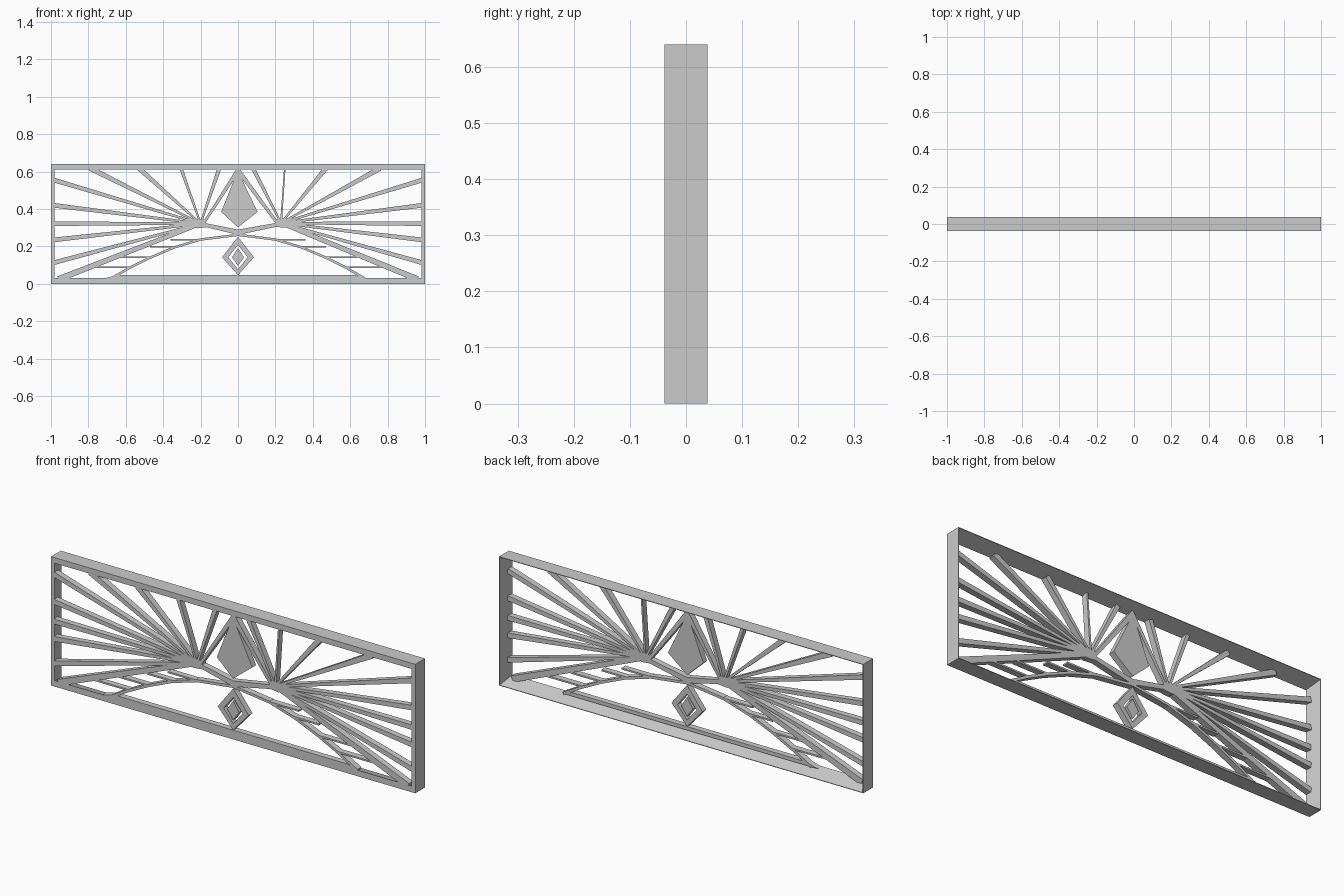
import bpy, math
from mathutils import Vector

if "Cube" in bpy.data.objects:
    bpy.data.objects.remove(bpy.data.objects["Cube"])

F, B = 0.038, 0.038   # half depth, front at -F
D = 0.03              # depth of the tracery


def mesh(name, verts, faces):
    me = bpy.data.meshes.new(name)
    me.from_pydata(verts, [], faces)
    ob = bpy.data.objects.new(name, me)
    bpy.context.collection.objects.link(ob)
    return ob


def plate(name, pts, depth=D):
    # flat polygon in xz extruded back from the front plane
    area = sum(a[0] * b[1] - b[0] * a[1] for a, b in zip(pts, pts[1:] + pts[:1]))
    if area < 0:
        pts = pts[::-1]
    n = len(pts)
    v = [(x, -F, z) for x, z in pts] + [(x, -F + depth, z) for x, z in pts]
    f = [tuple(range(n)), tuple(range(2 * n - 1, n - 1, -1))]
    f += [(i, i + n, (i + 1) % n + n, (i + 1) % n) for i in range(n)]
    return mesh(name, v, f)


def bar(name, a, b, w0, w1):
    a, b = Vector(a), Vector(b)
    d = (b - a).normalized()
    p = Vector((-d.y, d.x))
    return plate(name, [tuple(q) for q in (a + p * w0 / 2, b + p * w1 / 2,
                                           b - p * w1 / 2, a - p * w0 / 2)])


def ring(name, outer, inner, y0, y1, back=None):
    # loop of bars; the inner wall can lean out to the back loop
    n = len(outer)
    back = back or inner
    v = [(x, y, z) for loop, y in ((outer, y0), (inner, y0), (back, y1), (outer, y1))
         for x, z in loop]
    f = [(k * n + i, k * n + (i + 1) % n, (k + 1) % 4 * n + (i + 1) % n, (k + 1) % 4 * n + i)
         for k in range(4) for i in range(n)]
    return mesh(name, v, f)


# outer frame, chamfered to a thin edge at the back
ring("frame", [(-1, 0), (1, 0), (1, .64), (-1, .64)],
     [(-.98, .03), (.98, .03), (.98, .612), (-.98, .612)], -F, B,
     [(-.997, .003), (.997, .003), (.997, .637), (-.997, .637)])
plate("bottom_strip", [(-.72, .028), (.68, .028), (.63, .046), (-.65, .046)])

# rays fanning out of the two hubs
left, right = (-.2, .322), (.23, .325)
side_z = (.555, .42, .322, .235, .113)
for hub, s, tops in ((left, -1, (-.10, -.305, -.53, -.79)), (right, 1, (.08, .25, .47, .76))):
    for z in side_z:
        bar("side_ray", hub, (s * .985, z), .012, .025)
    for x, w in zip(tops, (.022, .018 if s < 0 else .008, .026, .028)):
        bar("top_ray", hub, (x, .618), .01, w)
    bar("corner_ray", hub, (s * .96, .025), .022, .032)
    plate("hub", [(hub[0] + dx * -s, hub[1] + dz) for dx, dz in
                  ((-.06, 0), (-.02, .025), (.03, .02), (.03, -.02), (-.02, -.025))])

# low arch in short straight pieces
arch = [(0, .262), (.2, .237), (.34, .195), (.47, .14), (.58, .085), (.68, .028)]
for s in (-1, 1):
    for a, b in zip(arch, arch[1:]):
        bar("arch", (s * a[0], a[1]), (s * b[0], b[1]), .013, .013)
    # small slats between arch and corner ray
    for x0, x1, z in ((.18, .36, .237), (.33, .47, .199), (.46, .64, .142), (.57, .78, .09)):
        bar("slat", (s * x0, z), (s * x1, z), .008, .008)

# large kite-shaped surround with the solid kite inside
ring("kite_surround", [(-.2, .31), (0, .262), (.23, .31), (0, .628)],
     [(-.175, .325), (0, .29), (.2, .325), (0, .588)], -F, -F + D)
plate("kite", [(-.09, .385), (0, .302), (.105, .385), (.018, .565), (0, .592), (-.018, .565)])

# small pendant diamond
ring("pendant_ring", [(-.085, .142), (0, .046), (.085, .142), (0, .252)],
     [(-.052, .142), (0, .078), (.052, .142), (0, .208)], -F, -F + D)
plate("pendant_core", [(-.032, .142), (0, .096), (.032, .142), (0, .192)])
